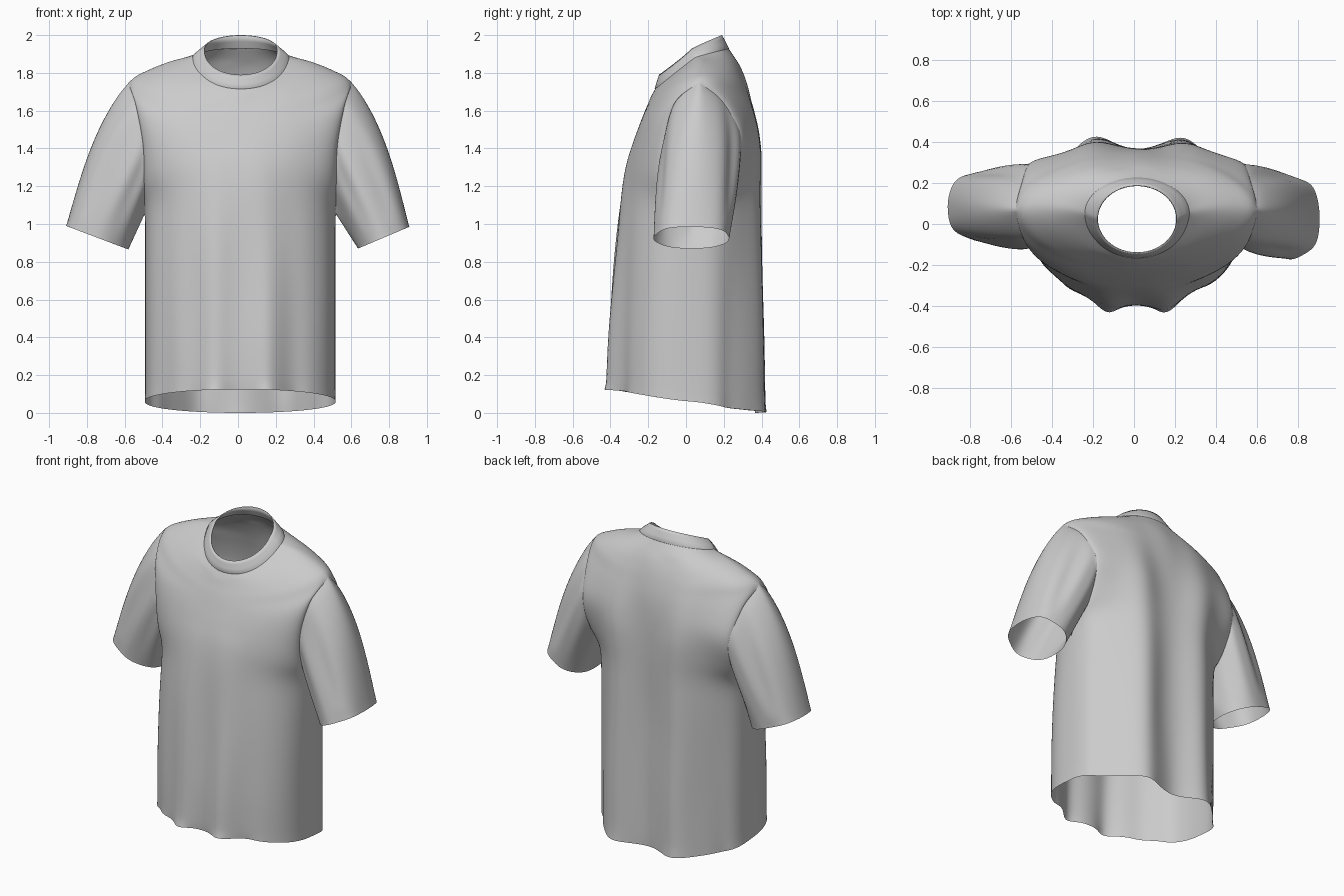
import bpy, bmesh
from math import sin, cos, pi, exp
from mathutils import Vector, noise

if "Cube" in bpy.data.objects:
    bpy.data.objects.remove(bpy.data.objects["Cube"])

SHIFT = 0.012          # garment sits slightly off centre
SUB, COLS = 8, 72      # rows per key, columns per panel
ARMPIT, TIP, NECK = 3, 7, 10

# Keys from hem to neck: centre y, centre z, edge x, edge y, edge z, roundness
FRONT = [(-.39, .125, .505, .03, .06, .7), (-.385, .40, .505, .03, .40, .7),
         (-.37, .76, .505, .03, .75, .75), (-.345, 1.10, .505, .04, 1.04, .85),
         (-.318, 1.30, .508, -.08, 1.20, 1.0), (-.285, 1.42, .515, -.115, 1.42, 1.1),
         (-.25, 1.52, .555, -.06, 1.64, 1.1), (-.225, 1.585, .585, .07, 1.755, 1.0),
         (-.20, 1.64, .49, .08, 1.815, 1.0), (-.18, 1.685, .36, .075, 1.865, 1.0),
         (-.16, 1.72, .252, .05, 1.885, 1.0)]
BACK = [(.355, .0, .505, .03, .06, .72), (.355, .40, .505, .03, .40, .72),
        (.358, .75, .505, .03, .75, .75), (.362, 1.10, .505, .04, 1.04, .8),
        (.362, 1.30, .51, .21, 1.20, 1.0), (.358, 1.48, .525, .295, 1.43, 1.1),
        (.35, 1.60, .56, .20, 1.64, 1.1), (.335, 1.69, .585, .07, 1.755, 1.0),
        (.31, 1.78, .49, .08, 1.815, 1.0), (.272, 1.86, .36, .075, 1.865, 1.0),
        (.225, 1.93, .252, .05, 1.885, 1.0)]


def spline(keys, v):
    """Catmull-Rom sample of a key table."""
    i = min(int(v), len(keys) - 2)
    f = v - i
    k = [keys[max(0, min(len(keys) - 1, i + j))] for j in (-1, 0, 1, 2)]
    return [0.5 * (2 * b + (c - a) * f + (2 * a - 5 * b + 4 * c - d) * f * f
                   + (3 * b - a - 3 * c + d) * f ** 3) for a, b, c, d in zip(*k)]


def row(keys, v):
    """Row values; side seam and shoulder ridge are shared by both panels."""
    r = spline(keys, v)
    if v <= ARMPIT or v >= TIP:
        a, b = spline(FRONT, v), spline(BACK, v)
        r[2:5] = [(p + q) / 2 for p, q in zip(a[2:5], b[2:5])]
    return r


def bump(x, centre, width):
    return exp(-((x - centre) / width) ** 2)


def clamp(x):
    return max(0.0, min(1.0, x))


def panel_point(keys, v, t):
    cy, cz, ex, ey, ez, e = row(keys, v)
    c = max(0.0, cos(t))
    x, y = ex * sin(t), ey + (cy - ey) * c ** e
    z = ez + (cz - ez) * c ** (.9 + .6 * bump(v, 8, 1.5))
    # hanging folds, deeper towards the hem
    edge = min(1.0, 2.5 * c)
    if keys is FRONT:
        y -= edge * clamp((1.4 - z) / 1.3) * (
            .058 * (bump(x, -.14, .07) + bump(x, .145, .07))
            - .02 * (bump(x, -.40, .05) + bump(x, .28, .06)))
    else:
        y += edge * clamp((1.78 - z) / .4) * (.05 + .045 * clamp(1 - z / 1.4)) * (
            bump(x, -.215, .125) + bump(x, .235, .125))
        y -= edge * clamp((1.2 - z) / 1.2) * .02 * (bump(x, .43, .04) + bump(x, -.43, .04))
    if v < NECK - 1:
        y += .010 * c * noise.noise(Vector((x * 6, y * 3, z * 1.6)))
    return Vector((x + SHIFT, y, z))


def grid(bm, rows, closed=False):
    vs = [[bm.verts.new(p) for p in r] for r in rows]
    n = len(vs[0])
    for a, b in zip(vs, vs[1:]):
        for j in range(n if closed else n - 1):
            k = (j + 1) % n
            bm.faces.new((a[j], a[k], b[k], b[j]))


def finish(bm, name, relax=0):
    bmesh.ops.remove_doubles(bm, verts=bm.verts, dist=1e-4)
    bmesh.ops.recalc_face_normals(bm, faces=bm.faces)
    inner = [v for v in bm.verts if not v.is_boundary]
    for _ in range(relax):
        bmesh.ops.smooth_vert(bm, verts=inner, factor=.5, use_axis_x=True,
                              use_axis_y=True, use_axis_z=True)
    me = bpy.data.meshes.new(name)
    bm.to_mesh(me)
    bm.free()
    ob = bpy.data.objects.new(name, me)
    bpy.context.collection.objects.link(ob)
    for p in me.polygons:
        p.use_smooth = True
    return ob


# Body: front and back panels joined at side seams and shoulders
bm = bmesh.new()
ts = [-pi / 2 + pi * j / COLS for j in range(COLS + 1)]
for keys in (FRONT, BACK):
    grid(bm, [[panel_point(keys, i / SUB, t) for t in ts] for i in range(NECK * SUB + 1)])
finish(bm, "shirt_body", relax=10)


# Sleeves: lofted from the armhole loop to the cuff loop
def sleeve(name, side, outer, inner, y_mid, y_half):
    n = (TIP - ARMPIT) * SUB
    vs = [ARMPIT + i / SUB for i in range(n + 1)]
    loop = [row(FRONT, v)[2:5] for v in vs] + [row(BACK, v)[2:5] for v in vs[-2:0:-1]]
    hole = [Vector((side * p[0] + SHIFT, p[1], p[2])) for p in loop]
    mid = Vector(((outer[0] + inner[0]) / 2, y_mid, (outer[1] + inner[1]) / 2))
    half = Vector(((outer[0] - inner[0]) / 2, 0, (outer[1] - inner[1]) / 2))
    rows, steps = [], 40
    for s in range(steps + 1):
        q = s / steps
        ring = []
        for j, a in enumerate(hole):
            phi = 2 * pi * j / len(hole)
            sy = abs(sin(phi)) ** .8 * (1 if sin(phi) > 0 else -1)
            cuff = mid - half * cos(phi) - Vector((0, y_half * sy, 0))
            out = Vector((-.9 * side * cos(phi), -sin(phi), -.4 * cos(phi)))
            amt = sin(pi * q ** .75) * (.025 * (1 - cos(phi)) - .012 * sin(phi) ** 2)
            # long creases and small puckers near the armhole
            amt -= .02 * sin(pi * min(1, q * 1.1)) * (bump(phi, 2.2, .2) + bump(phi, 4.2, .2))
            amt += .006 * sin(9 * phi) * sin(pi * q ** .5) * sin(phi) ** 2
            amt += .008 * q * sin(5 * phi + 1) * sin(phi / 2) ** 2 * abs(sin(phi))
            ring.append(a.lerp(cuff, q) + out * amt)
        rows.append(ring)
    bm = bmesh.new()
    grid(bm, rows, closed=True)
    finish(bm, name, relax=3)


sleeve("right_sleeve", 1, (.907, .985), (.635, .87), .03, .20)
sleeve("left_sleeve", -1, (-.91, .99), (-.58, .865), .085, .17)


# Collar: flat band from the neckline up to the rim, turned inside
def neck_ring(a, front, side, back):
    pts = []
    for j in range(96):
        t = 2 * pi * j / 96
        c = cos(t)
        y, z = front if c > 0 else back
        pts.append(Vector((a * sin(t) + SHIFT + .003, side[0] + (y - side[0]) * abs(c),
                           side[1] + (z - side[1]) * abs(c) ** .9)))
    return pts


bm = bmesh.new()
grid(bm, [neck_ring(.256, (-.164, 1.715), (.05, 1.882), (.226, 1.928)),
          neck_ring(.254, (-.166, 1.718), (.05, 1.888), (.227, 1.931)),
          neck_ring(.233, (-.158, 1.743), (.04, 1.905), (.215, 1.955)),
          neck_ring(.210, (-.150, 1.770), (.03, 1.918), (.201, 1.982)),
          neck_ring(.194, (-.143, 1.790), (.025, 1.925), (.190, 2.0)),
          neck_ring(.191, (-.138, 1.787), (.025, 1.920), (.185, 1.997)),
          neck_ring(.212, (-.146, 1.760), (.035, 1.902), (.198, 1.965)),
          neck_ring(.240, (-.154, 1.722), (.05, 1.876), (.215, 1.930))], closed=True)
finish(bm, "collar")
